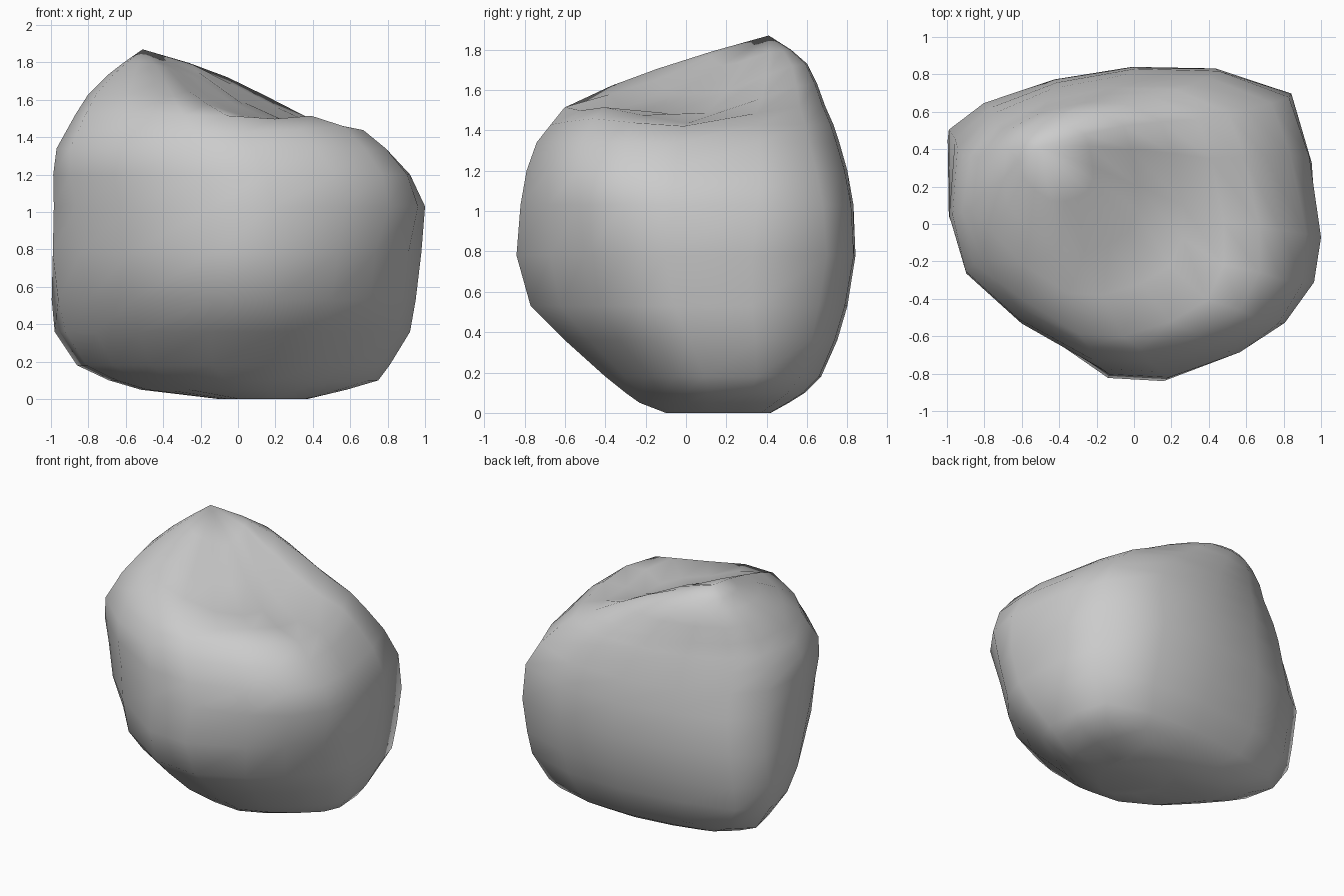
import bpy
import bmesh
import math

default_cube = bpy.data.objects.get("Cube")
if default_cube:
    bpy.data.objects.remove(default_cube, do_unlink=True)

# Plan outlines, counter-clockwise, scaled to a unit box
FOOT_OUTLINE = [
    (1, -.08), (.98, .4), (.89, .81), (.5, .98), (.05, 1), (-.45, .9),
    (-.82, .76), (-1, .52), (-.94, .1), (-.77, -.22), (-.53, -.62),
    (-.13, -.95), (.25, -1), (.53, -.82), (.75, -.6), (.93, -.34),
]
WAIST_OUTLINE = [
    (1, -.12), (.97, .39), (.86, .83), (.45, .99), (0, 1), (-.42, .92),
    (-.8, .77), (-.99, .6), (-.99, .05), (-.84, -.3), (-.57, -.62),
    (-.13, -.98), (.17, -1), (.55, -.8), (.75, -.6), (.93, -.36),
]
SHOULDER_OUTLINE = [
    (1, -.06), (.9, .47), (.79, .8), (.45, .98), (0, 1), (-.42, .9),
    (-.75, .72), (-.94, .48), (-1, .05), (-.92, -.35), (-.6, -.69),
    (-.15, -.98), (.2, -1), (.58, -.88), (.87, -.7), (1, -.41),
]
FOOT_HEIGHT, WAIST_HEIGHT, SHOULDER_HEIGHT = .36, .78, 1.32

# Extent of each layer: height, x min, x max, y min, y max
LAYERS = [
    (0, -.1, .37, -.1, .42),
    (.05, -.52, .58, -.23, .51),
    (.1, -.69, .75, -.3, .59),
    (.18, -.86, .81, -.4, .67),
    (.36, -.98, .92, -.6, .75),
    (.53, -1, .95, -.77, .8),
    (.78, -1, .98, -.84, .84),
    (1.03, -.99, 1, -.82, .83),
    (1.2, -.99, .92, -.79, .8),
    (1.34, -.97, .79, -.74, .76),
    (1.43, -.92, .67, -.67, .73),
    (1.52, -.87, .48, -.6, .69),
    (1.63, -.8, .26, -.38, .65),
    (1.73, -.7, .02, -.15, .6),
    (1.8, -.61, -.22, .12, .52),
]
PEAK = (-.51, .41, 1.87)


def falloff(x, y, centre_x, centre_y, radius):
    """Round, flat-bottomed falloff around a point seen from above."""
    distance = math.hypot(x - centre_x, y - centre_y)
    return math.exp(-(distance / radius) ** 4)


def blend(first, second, amount):
    amount = min(1, max(0, amount))
    return [(a + (c - a) * amount, b + (d - b) * amount)
            for (a, b), (c, d) in zip(first, second)]


def outline_at(z):
    """Outline that changes from foot to waist to shoulder."""
    if z < WAIST_HEIGHT:
        rise = (z - FOOT_HEIGHT) / (WAIST_HEIGHT - FOOT_HEIGHT)
        return blend(FOOT_OUTLINE, WAIST_OUTLINE, rise)
    rise = (z - WAIST_HEIGHT) / (SHOULDER_HEIGHT - WAIST_HEIGHT)
    return blend(WAIST_OUTLINE, SHOULDER_OUTLINE, rise)


def layer_points(z, x_min, x_max, y_min, y_max):
    for u, v in outline_at(z):
        x = x_min + (u + 1) / 2 * (x_max - x_min)
        y = y_min + (v + 1) / 2 * (y_max - y_min)
        height = z
        # Hollow in the sloping top, and the raised lip in front of it
        if z > 1.4:
            height -= .15 * falloff(x, y, .1, -.02, .44)
            height += .03 * falloff(x, y, .5, -.44, .25)
        yield x, y, height


def build_boulder():
    mesh = bmesh.new()
    rings = [[mesh.verts.new(p) for p in layer_points(*layer)]
             for layer in LAYERS]
    count = len(FOOT_OUTLINE)

    # Side skin between neighbouring layers
    for lower, upper in zip(rings, rings[1:]):
        for i in range(count):
            j = (i + 1) % count
            mesh.faces.new((lower[i], lower[j], upper[j], upper[i]))

    # Flat underside and pointed summit
    mesh.faces.new(list(reversed(rings[0])))
    summit = mesh.verts.new(PEAK)
    for i in range(count):
        mesh.faces.new((rings[-1][i], rings[-1][(i + 1) % count], summit))

    bmesh.ops.recalc_face_normals(mesh, faces=mesh.faces)
    for face in mesh.faces:
        face.smooth = True
    data = bpy.data.meshes.new("boulder")
    mesh.to_mesh(data)
    mesh.free()
    boulder = bpy.data.objects.new("boulder", data)
    bpy.context.collection.objects.link(boulder)
    return boulder


# Plain grey stone
stone = bpy.data.materials.new("grey_stone")
stone.use_nodes = True
grey = (.6, .6, .6, 1)
stone.diffuse_color = grey
stone.node_tree.nodes["Principled BSDF"].inputs["Base Color"].default_value = grey

build_boulder().data.materials.append(stone)
